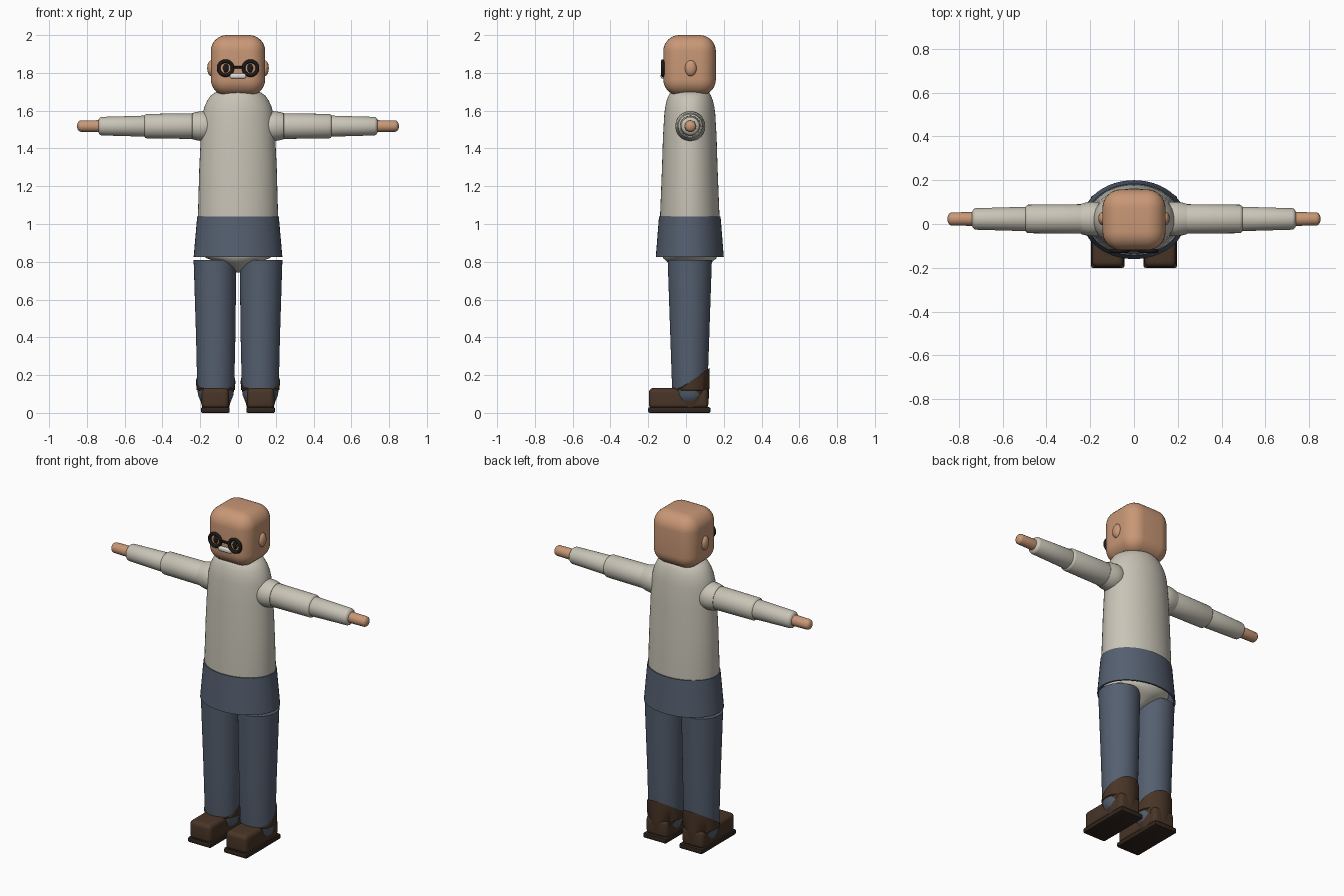
import bpy, bmesh, math
from mathutils import Matrix, Vector

if "Cube" in bpy.data.objects:
    bpy.data.objects.remove(bpy.data.objects["Cube"])


def mat(name, r, g, b):
    m = bpy.data.materials.new(name)
    m.diffuse_color = (r, g, b, 1)
    m.use_nodes = True
    m.node_tree.nodes["Principled BSDF"].inputs["Base Color"].default_value = m.diffuse_color
    return m


SKIN = mat("skin", .58, .31, .18)
WOOL = mat("wool", .58, .55, .47)
DENIM = mat("denim", .09, .115, .16)
LEATHER = mat("leather", .065, .035, .02)
SOLE = mat("sole", .03, .018, .012)
BLACK = mat("black", .012, .01, .009)
WHITE = mat("white", .75, .73, .7)


def finish(bm, name, m, angle=40):
    bmesh.ops.recalc_face_normals(bm, faces=bm.faces[:])
    me = bpy.data.meshes.new(name)
    bm.to_mesh(me)
    bm.free()
    me.materials.append(m)
    ob = bpy.data.objects.new(name, me)
    bpy.context.collection.objects.link(ob)
    bpy.ops.object.select_all(action='DESELECT')
    ob.select_set(True)
    bpy.context.view_layer.objects.active = ob
    bpy.ops.object.shade_smooth_by_angle(angle=math.radians(angle))
    return ob


def loft(name, rings, m, centre=(0, 0, 0), rot=None, closed=False, top=None, segs=48):
    """Stack of elliptical rings (rx, ry, z, optional x shift); closed joins last to first."""
    bm = bmesh.new()
    loops = []
    for i, r in enumerate(rings):
        loop = []
        for k in range(segs):
            a = 2 * math.pi * k / segs
            p = Vector((r[0] * math.cos(a) + (r[3] if len(r) > 3 else 0), r[1] * math.sin(a), r[2]))
            if top and i == len(rings) - 1:
                p.z = top(p.y)
            if rot:
                p = rot @ p
            loop.append(bm.verts.new(p + Vector(centre)))
        loops.append(loop)
    pairs = list(zip(loops, loops[1:]))
    if closed:
        pairs.append((loops[-1], loops[0]))
    else:
        bm.faces.new(loops[0])
        bm.faces.new(loops[-1])
    for a, b in pairs:
        for k in range(segs):
            n = (k + 1) % segs
            bm.faces.new((a[k], a[n], b[n], b[k]))
    return finish(bm, name, m)


def box(name, lo, hi, m, bevel, segs=4):
    bm = bmesh.new()
    bmesh.ops.create_cube(bm, size=1)
    lo, hi = Vector(lo), Vector(hi)
    for v in bm.verts:
        v.co = Vector(((lo + hi) / 2)[i] + v.co[i] * (hi - lo)[i] for i in range(3))
    bmesh.ops.bevel(bm, geom=bm.edges[:], offset=bevel, segments=segs, profile=.5, affect='EDGES')
    return finish(bm, name, m)


def ball(name, c, r, m):
    bm = bmesh.new()
    bmesh.ops.create_uvsphere(bm, u_segments=24, v_segments=16, radius=1,
                              matrix=Matrix.Translation(c) @ Matrix.Diagonal((*r, 1)))
    return finish(bm, name, m)


def capsule(x0, x1, r0, r1, cap):
    """Rings of a rod with rounded ends."""
    steps = [math.pi / 2 * t / 5 for t in range(6)]
    out = [(max(r0 * math.sin(t), .002),) * 2 + (x0 + cap * (1 - math.cos(t - 0) * 1),) for t in steps]
    out = [(a, b, x0 + cap * (1 - math.cos(t))) for (a, b, _), t in zip(out, steps)]
    out += [(max(r1 * math.sin(t), .002),) * 2 + (x1 - cap * (1 - math.cos(t)),) for t in reversed(steps)]
    return out


# Torso with rounded shoulders and a pelvis that dips between the legs
loft("sweater_body", [
    (.01, .01, .742), (.045, .06, .765), (.10, .115, .795), (.165, .14, .818), (.19, .145, .835),
    (.208, .156, 1.0), (.212, .157, 1.05), (.205, .147, 1.3), (.197, .142, 1.46), (.187, .135, 1.58),
    (.178, .130, 1.62), (.162, .122, 1.655), (.145, .112, 1.68), (.12, .102, 1.697), (.09, .09, 1.702)],
    WOOL, (0, .02, 0))

# Open trouser top worn over the hips
loft("trouser_top", [(.216, .163, 1.04), (.235, .18, .825), (.225, .17, .825), (.206, .153, 1.04)],
     DENIM, (0, .02, 0), closed=True)

# Head and collar
box("head", (-.144, -.12, 1.68), (.144, .158, 2.0), SKIN, .085, 8)
loft("collar", [(.10, .095, 1.685), (.105, .1, 1.70), (.09, .09, 1.708)], WOOL, (0, .02, 0))
box("moustache", (-.043, -.134, 1.77), (.043, -.11, 1.798), WHITE, .01)
box("glasses_bridge", (-.028, -.131, 1.824), (.028, -.118, 1.836), BLACK, .003, 2)

for s, side in ((-1, "right"), (1, "left")):
    ball(side + "_ear", (s * .142, .025, 1.825), (.021, .031, .042), SKIN)
    ball(side + "_eye", (s * .064, -.119, 1.825), (.015, .008, .024), BLACK)
    # Spectacle rim, a ring facing forward
    rim = [(.037 + .0095 * math.cos(t), .037 + .0095 * math.cos(t), .0095 * math.sin(t))
           for t in [math.pi * k / 5 for k in range(10)]]
    loft(side + "_glasses_rim", rim, BLACK, (s * .066, -.123, 1.825),
         Matrix.Rotation(math.pi / 2, 3, 'X'), closed=True, segs=32)

    # Arm along x: shoulder puff, sleeves, hand
    rot = Matrix.Rotation(s * math.pi / 2, 3, 'Y')
    at = (0, .023, 1.518)
    loft(side + "_shoulder", [(.06, .06, .12), (.078, .078, .165), (.079, .079, .19), (.076, .076, .215),
                              (.069, .069, .242), (.05, .05, .25)], WOOL, at, rot, segs=32)
    loft(side + "_upper_sleeve", capsule(.15, .508, .068, .065, .025), WOOL, at, rot, segs=32)
    loft(side + "_lower_sleeve", capsule(.46, .745, .056, .049, .022), WOOL, at, rot, segs=32)
    loft(side + "_hand", capsule(.68, .852, .032, .030, .02), SKIN, at, rot, segs=24)

    # Trouser leg with a rounded lower end
    cx = s * .118
    loft(side + "_leg", [(.03, .03, .04), (.06, .06, .048), (.082, .08, .065), (.094, .09, .095),
                         (.098, .094, .14), (.104, .103, .4), (.113, .117, .81, s * .004)],
         DENIM, (cx, .02, 0))

    # Shoe: sole, upper and slanted heel shaft
    box(side + "_shoe_sole", (s * .12 - .076, -.2, 0), (s * .12 + .076, .13, .03), SOLE, .008, 2)
    box(side + "_shoe_upper", (s * .12 - .072, -.197, .02), (s * .12 + .072, .118, .132), LEATHER, .026, 5)
    loft(side + "_shoe_heel", [(.07, .09, .025), (.082, .096, .07), (.094, .099, .118), (.102, .099, .122),
                               (.104, .101, .126)],
         LEATHER, (cx, .024, 0), top=lambda y: max(.128, .166 + .72 * y))
